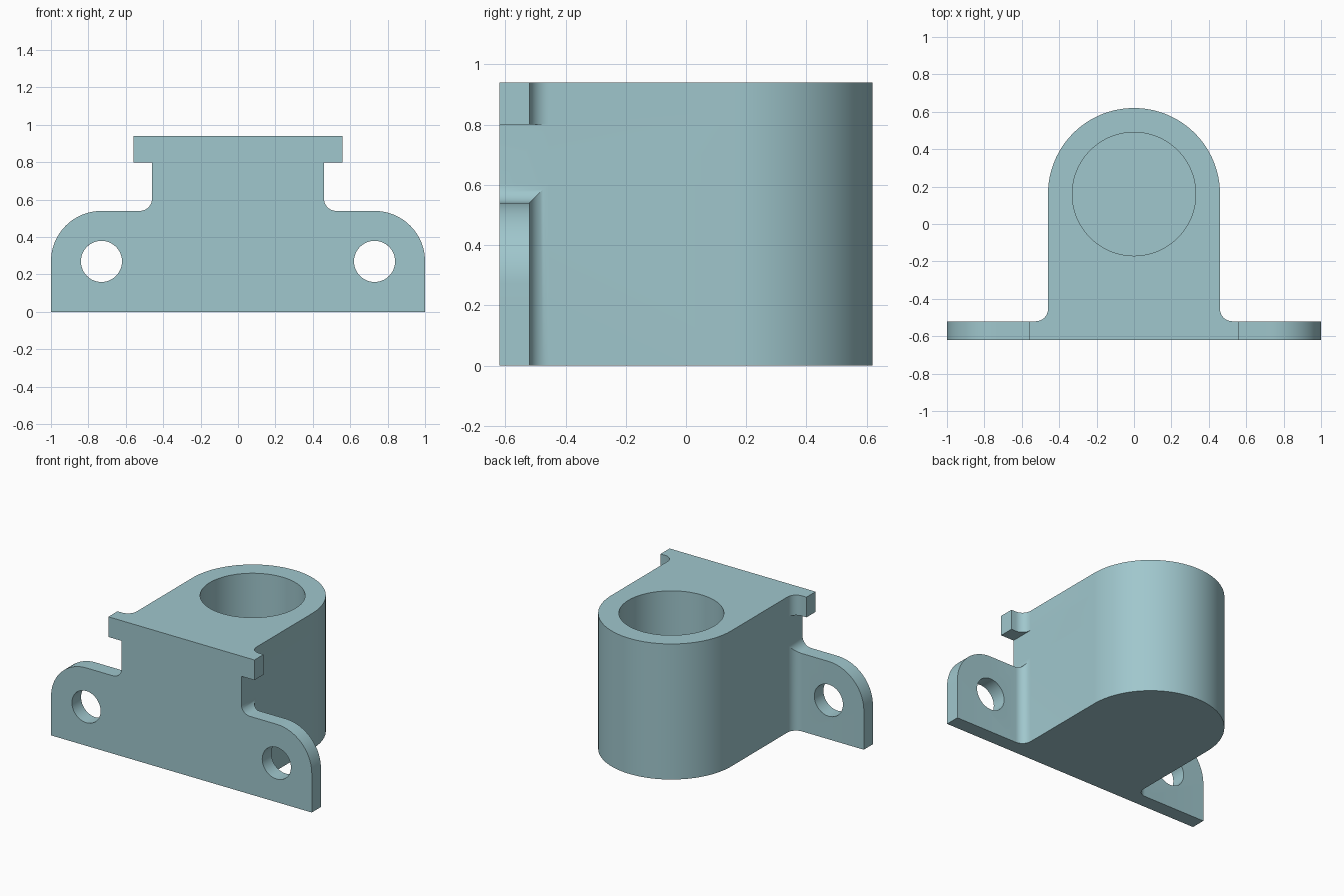
import bpy, bmesh, math
from mathutils import Matrix

if "Cube" in bpy.data.objects:
    bpy.data.objects.remove(bpy.data.objects["Cube"])

W, H, BACK = 0.46, 0.94, 0.62         # body half width, height, half depth
PLATE_Y, PLATE_Z = -0.52, 0.54        # flange rear face and top
FILLET, CORNER = 0.065, 0.27
HOLE_X, HOLE_Z, HOLE_R = 0.73, 0.27, 0.11
BORE_Y, BORE_R, BORE_FLOOR = 0.16, 0.33, 0.13


def arc(cx, cy, r, a0, a1, n):
    """Points along an arc, angles in degrees."""
    angles = [math.radians(a0 + (a1 - a0) * i / n) for i in range(n + 1)]
    return [(cx + r * math.cos(a), cy + r * math.sin(a)) for a in angles]


def prism(name, half, depth, matrix):
    """Mirror a right-hand outline across x = 0 and extrude it."""
    points = half + [(-x, y) for x, y in reversed(half) if abs(x) > 1e-6]
    bm = bmesh.new()
    face = bm.faces.new([bm.verts.new((x, y, 0)) for x, y in points])
    ext = bmesh.ops.extrude_face_region(bm, geom=[face])
    moved = [v for v in ext["geom"] if isinstance(v, bmesh.types.BMVert)]
    bmesh.ops.translate(bm, verts=moved, vec=(0, 0, depth))
    bm.transform(matrix)
    bmesh.ops.recalc_face_normals(bm, faces=bm.faces)
    return add(name, bm)


def cylinder(name, radius, depth, matrix, sides):
    bm = bmesh.new()
    bmesh.ops.create_cone(bm, cap_ends=True, segments=sides, radius1=radius,
                          radius2=radius, depth=depth, matrix=matrix)
    return add(name, bm)


def add(name, bm):
    mesh = bpy.data.meshes.new(name)
    bm.to_mesh(mesh)
    bm.free()
    obj = bpy.data.objects.new(name, mesh)
    bpy.context.collection.objects.link(obj)
    return obj


def combine(target, cutter, operation):
    cutter.hide_render = True
    mod = target.modifiers.new(cutter.name, "BOOLEAN")
    mod.operation, mod.solver, mod.object = operation, "EXACT", cutter
    bpy.context.view_layer.objects.active = target
    bpy.ops.object.modifier_apply(modifier=mod.name)
    bpy.data.objects.remove(cutter)


# Plan outline: flange, rear fillet, straight side, rounded back
plan = [(1, -BACK), (1, PLATE_Y)]
plan += arc(W + FILLET, PLATE_Y + FILLET, FILLET, 270, 180, 10)
plan += arc(0, BORE_Y, W, 0, 90, 32)
bracket = prism("bracket", plan, H, Matrix.Identity(4))

# Front outline: rounded flange corner, top fillet, raised body
front = [(1, -0.2)] + arc(1 - CORNER, PLATE_Z - CORNER, CORNER, 0, 90, 24)
front += arc(W + FILLET, PLATE_Z + FILLET, FILLET, 270, 180, 10)
front += [(W, 0.8), (W + 0.1, 0.8), (W + 0.1, 1.2)]
front[0] = (1.1, -0.2)
front.insert(1, (1.1, 0.1))
front.insert(2, (1, 0.1))
# Keep the trimming shape clear of the flat outer faces
front = [(1.1, -0.2), (1.1, PLATE_Z - CORNER)] + front[3:]
stand_up = Matrix.Translation((0, 1, 0)) @ Matrix.Rotation(math.pi / 2, 4, "X")
combine(bracket, prism("front_outline", front, 2, stand_up), "INTERSECT")

# Blind round socket in the top
combine(bracket, cylinder("socket", BORE_R, 1.2 - BORE_FLOOR,
        Matrix.Translation((0, BORE_Y, (1.2 + BORE_FLOOR) / 2)), 96), "DIFFERENCE")

# Bolt holes through the flanges
for side in (-1, 1):
    place = Matrix.Translation((side * HOLE_X, -0.57, HOLE_Z))
    combine(bracket, cylinder("bolt_hole", HOLE_R, 0.4,
            place @ Matrix.Rotation(math.pi / 2, 4, "X"), 48), "DIFFERENCE")

# Colour and shading
teal = bpy.data.materials.new("pale_teal")
teal.diffuse_color = (0.35, 0.57, 0.61, 1)
teal.use_nodes = True
teal.node_tree.nodes["Principled BSDF"].inputs["Base Color"].default_value = teal.diffuse_color
bracket.data.materials.clear()
bracket.data.materials.append(teal)
for poly in bracket.data.polygons:
    poly.material_index = 0
bpy.ops.object.select_all(action="DESELECT")
bracket.select_set(True)
bpy.context.view_layer.objects.active = bracket
bpy.ops.object.shade_smooth_by_angle(angle=math.radians(30))
